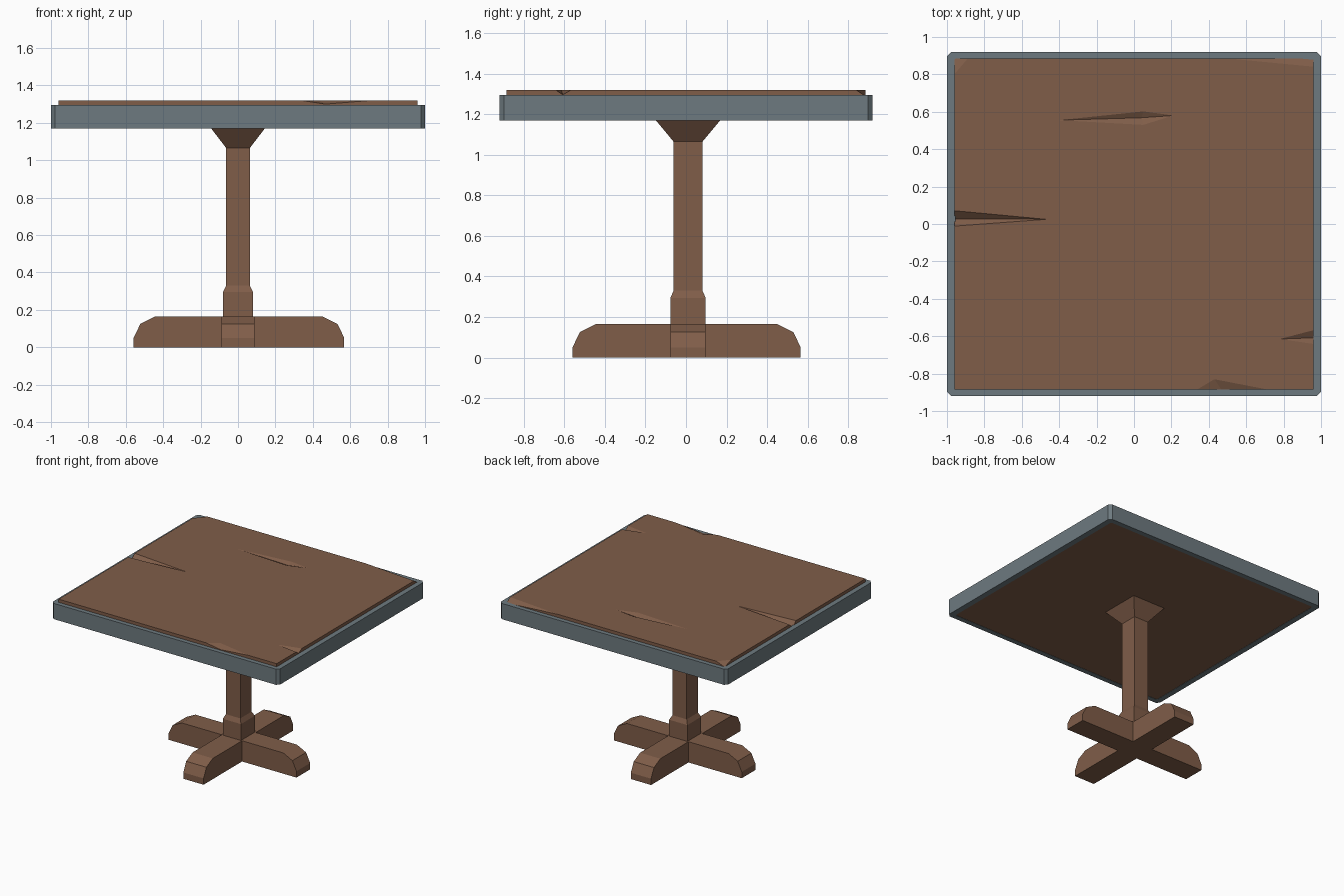
import bpy, bmesh

if "Cube" in bpy.data.objects:
    bpy.data.objects.remove(bpy.data.objects["Cube"])


def material(name, rgb):
    m = bpy.data.materials.new(name)
    m.diffuse_color = (*rgb, 1)
    m.use_nodes = True
    m.node_tree.nodes["Principled BSDF"].inputs["Base Color"].default_value = m.diffuse_color
    return m


WOOD = material("brown_wood", (0.215, 0.11, 0.066))
METAL = material("blue_grey_metal", (0.155, 0.195, 0.215))
CY = 0.01  # pedestal sits slightly behind centre


def finish(name, bm, mat):
    bmesh.ops.recalc_face_normals(bm, faces=bm.faces)
    me = bpy.data.meshes.new(name)
    bm.to_mesh(me)
    bm.free()
    ob = bpy.data.objects.new(name, me)
    bpy.context.collection.objects.link(ob)
    me.materials.append(mat)
    return ob


def bridge(bm, a, b):
    for i in range(len(a)):
        j = (i + 1) % len(a)
        bm.faces.new((a[i], a[j], b[j], b[i]))


def loft(name, loops, mat, closed=False):
    """Skin matching point loops; cap the ends, or close into a ring."""
    bm = bmesh.new()
    rings = [[bm.verts.new(p) for p in loop] for loop in loops]
    for a, b in zip(rings, rings[1:]):
        bridge(bm, a, b)
    if closed:
        bridge(bm, rings[-1], rings[0])
    else:
        bm.faces.new(rings[0])
        bm.faces.new(rings[-1])
    return finish(name, bm, mat)


def rect(hx, hy, z, c=0.0, cy=0.0):
    """Rectangle loop with optional corner chamfer c."""
    if c == 0:
        pts = [(-hx, -hy), (hx, -hy), (hx, hy), (-hx, hy)]
    else:
        pts = [(-hx, -hy + c), (-hx + c, -hy), (hx - c, -hy), (hx, -hy + c),
               (hx, hy - c), (hx - c, hy), (-hx + c, hy), (-hx, hy - c)]
    return [(x, y + cy, z) for x, y in pts]


def boolean(ob, other, op):
    mod = ob.modifiers.new(op.lower(), 'BOOLEAN')
    mod.operation, mod.object, mod.solver = op, other, 'EXACT'
    bpy.context.view_layer.objects.active = ob
    bpy.ops.object.modifier_apply(modifier=mod.name)
    bpy.data.objects.remove(other)


# Crossed feet: one bevelled profile used along each axis
half = [(0.563, 0), (0.563, 0.05), (0.527, 0.125), (0.447, 0.165)]
profile = half + [(-u, z) for u, z in reversed(half)]
feet = loft("crossed_feet",
            [[(u + 0.005, CY + s, z) for u, z in profile] for s in (-0.086, 0.086)], WOOD)
foot_y = loft("foot_y",
              [[(s, u + 0.003, z) for u, z in profile] for s in (-0.089, 0.089)], WOOD)
boolean(feet, foot_y, 'UNION')

# Pedestal post: collar, shaft and flared head
steps = [(0.08, 0.087, 0.16), (0.08, 0.087, 0.295), (0.063, 0.071, 0.33),
         (0.063, 0.071, 1.065), (0.145, 0.16, 1.172), (0.145, 0.16, 1.18)]
loft("pedestal_post", [rect(hx, hy, z, cy=CY) for hx, hy, z in steps], WOOD)

# Metal rim around the table top
loft("table_rim", [rect(1, 0.92, 1.17, 0.022), rect(1, 0.92, 1.295, 0.022),
                   rect(0.955, 0.88, 1.295, 0.01), rect(0.955, 0.88, 1.17, 0.01)],
     METAL, closed=True)

# Wooden table top
T = 1.32
top = loft("table_top", [rect(0.96, 0.885, 1.172), rect(0.96, 0.885, T)], WOOD)

# Cracks and chips: surface outline, then deep points
notches = [
    ([(-0.40, 0.555), (0.05, 0.602), (0.21, 0.58), (0.05, 0.53)], [(0.04, 0.568, 1.302)]),
    ([(-0.97, 0.072), (-0.47, 0.025), (-0.97, -0.012)], [(-0.97, 0.028, 1.28)]),
    ([(0.97, -0.565), (0.78, -0.615), (0.97, -0.643)], [(0.97, -0.608, 1.296)]),
    ([(0.33, -0.89), (0.43, -0.83), (0.74, -0.89)], [(0.47, -0.89, 1.298)]),
    ([(0.40, 0.895), (0.97, 0.84), (0.97, 0.895)], [(0.97, 0.895, 1.283)]),
    ([(-0.88, 0.895), (-0.97, 0.79), (-0.97, 0.895)], [(-0.97, 0.895, 1.285)]),
]
bm = bmesh.new()
for outline, deep in notches:
    pts = [(x, y, z) for x, y in outline for z in (T, T + 0.03)] + deep
    vs = [bm.verts.new(p) for p in pts]
    hull = bmesh.ops.convex_hull(bm, input=vs)
    junk = [g for g in hull["geom_interior"] + hull["geom_unused"]
            if isinstance(g, bmesh.types.BMVert)]
    if junk:
        bmesh.ops.delete(bm, geom=list(set(junk)), context='VERTS')
cutter = finish("crack_cutter", bm, WOOD)
cutter.hide_render = True
boolean(top, cutter, 'DIFFERENCE')
